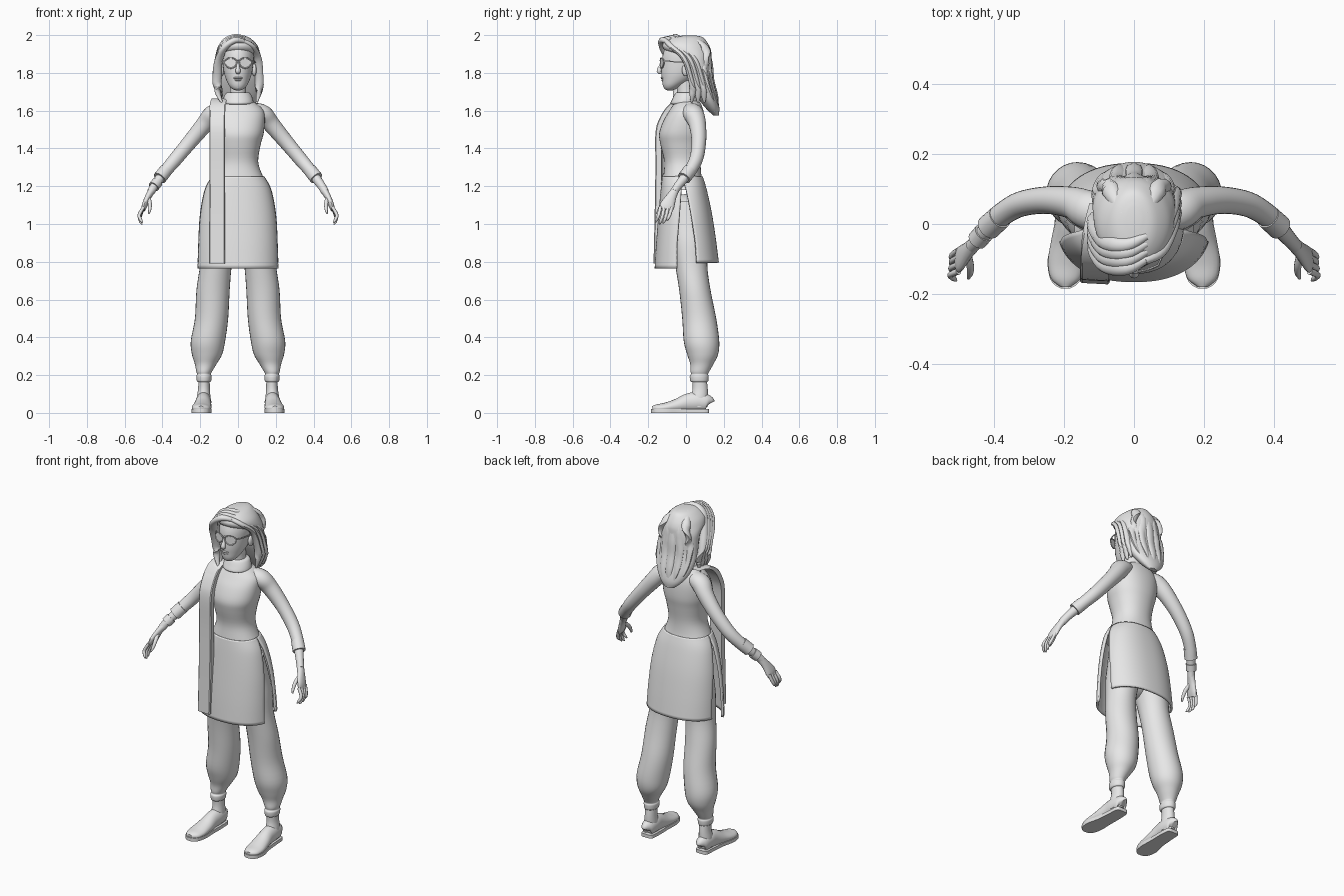
import bpy, bmesh, math
from mathutils import Vector

GREY = bpy.data.materials.new("light_grey")
GREY.diffuse_color = (0.8, 0.8, 0.8, 1)


def finish(name, bm, angle=50):
    bmesh.ops.recalc_face_normals(bm, faces=bm.faces)
    me = bpy.data.meshes.new(name)
    bm.to_mesh(me)
    bm.free()
    me.materials.append(GREY)
    ob = bpy.data.objects.new(name, me)
    bpy.context.collection.objects.link(ob)
    bpy.ops.object.select_all(action='DESELECT')
    bpy.context.view_layer.objects.active = ob
    ob.select_set(True)
    bpy.ops.object.shade_smooth_by_angle(angle=math.radians(angle))
    return ob


def spline(rows, steps):
    """Smooth curve through rows of numbers."""
    out, n = [], len(rows)
    for i in range(n - 1):
        a, b, c, d = (rows[min(max(i + k, 0), n - 1)] for k in (-1, 0, 1, 2))
        for s in range(steps):
            t = s / steps
            out.append([q + .5 * t * (r - p + t * (2*p - 5*q + 4*r - w + t * (3*(q - r) + w - p)))
                        for p, q, r, w in zip(a, b, c, d)])
    return out + [list(rows[-1])]


def sgnpow(v, p):
    return math.copysign(abs(v) ** p, v)


def skin(name, rings, closed=True, angle=50):
    bm = bmesh.new()
    vs = [[bm.verts.new(p) for p in r] for r in rings]
    n = len(rings[0])
    for a, b in zip(vs, vs[1:]):
        for i in range(n if closed else n - 1):
            j = (i + 1) % n
            bm.faces.new((a[i], a[j], b[j], b[i]))
    if closed:
        bm.faces.new(vs[0])
        bm.faces.new(vs[-1])
    return finish(name, bm, angle)


def stack(name, rows, n=28, steps=4, s=1, power=2.0, angle=50):
    """Horizontal ellipses: rows of (z, x, y, rx, ry)."""
    rings = []
    for z, x, y, rx, ry in spline(rows, steps):
        ang = [2 * math.pi * i / n for i in range(n)]
        rings.append([(s * (x + rx * sgnpow(math.cos(a), 2 / power)),
                       y + ry * sgnpow(math.sin(a), 2 / power), z) for a in ang])
    return skin(name, rings, angle=angle)


def tube(name, rows, n=16, steps=5, s=1, up=(0, 0, 1), angle=50):
    """Tube along a path: rows of (x, y, z, side radius, up radius)."""
    pts = spline(rows, steps)
    rings = []
    for i, (x, y, z, ra, rb) in enumerate(pts):
        t = Vector(pts[min(i + 1, len(pts) - 1)][:3]) - Vector(pts[max(i - 1, 0)][:3])
        u = t.cross(Vector(up)).normalized()
        v = u.cross(t).normalized()
        ring = []
        for k in range(n):
            a = 2 * math.pi * k / n
            p = Vector((x, y, z)) + u * max(ra, .001) * math.cos(a) + v * max(rb, .001) * math.sin(a)
            ring.append((p.x * s, p.y, p.z))
        rings.append(ring)
    return skin(name, rings, angle=angle)


def ball(name, loc, size):
    bm = bmesh.new()
    bmesh.ops.create_uvsphere(bm, u_segments=20, v_segments=12, radius=1)
    for v in bm.verts:
        v.co = Vector(loc) + Vector([c * k for c, k in zip(v.co, size)])
    return finish(name, bm)


# Tunic profile: z, front y, back y, half width
TUNIC = [(1.68, -.05, .05, .046), (1.655, -.056, .065, .066), (1.635, -.066, .08, .102),
         (1.60, -.088, .092, .136), (1.55, -.118, .1, .142), (1.48, -.142, .1, .136),
         (1.42, -.135, .09, .12), (1.33, -.115, .078, .107), (1.25, -.12, .083, .133),
         (1.18, -.128, .103, .17), (1.05, -.14, .13, .197), (.9, -.152, .152, .21),
         (.765, -.16, .168, .215)]
stack("tunic_body", [(z, 0, (f + b) / 2, w, (b - f) / 2) for z, f, b, w in TUNIC[:10]],
      n=40, power=2.2)


# Skirt panels, split at both sides from the hip
def panel(name, back):
    rings = []
    for z, f, b, w in spline(TUNIC[8:], 5):
        z2 = z + (.03 * (1.25 - z) / .485 if back else 0)
        k = min(1, max(0, (1.23 - z) / .35))
        edge = .27 * k ** .7
        ring = []
        for i in range(33):
            a = edge + (math.pi - 2 * edge) * i / 32
            c, sn = sgnpow(math.cos(a), .87), abs(math.sin(a)) ** .87
            y = (f + b) / 2 + (b - f) / 2 * sn * (1 if back else -1)
            ring.append((w * c, y, z2))
        rings.append(ring)
    ob = skin(name, rings, closed=False)
    m = ob.modifiers.new("thickness", 'SOLIDIFY')
    m.thickness = .012
    m.offset = 0


panel("front_skirt", False)
panel("back_skirt", True)

# Neck and collar scarf
stack("neck", [(1.76, 0, -.005, .042, .048), (1.70, 0, .0, .043, .047), (1.64, 0, .005, .05, .05)])
stack("collar", [(1.632, 0, -.002, .07, .07), (1.64, 0, -.006, .082, .076),
                 (1.665, 0, -.003, .078, .068), (1.69, 0, .002, .066, .06),
                 (1.697, 0, .002, .055, .05)])

# Hanging scarf end
scarf = [(-.085, .03, 1.665), (-.10, -.03, 1.66), (-.108, -.085, 1.625), (-.11, -.128, 1.56), (-.11, -.15, 1.48),
         (-.11, -.15, 1.3), (-.11, -.154, 1.05), (-.112, -.16, .79)]
rings = []
for x, y, z in spline(scarf, 5):
    h = .042
    rings.append([(x - h, y + .03, z), (x - h, y - .003, z), (x - h + .005, y - .008, z),
                  (x + h - .005, y - .012, z), (x + h, y - .007, z), (x + h, y + .02, z)])
skin("hanging_scarf", rings, angle=35)

# Head
stack("head", [(1.708, 0, -.085, .014, .015), (1.716, 0, -.082, .031, .032), (1.735, 0, -.07, .048, .053),
               (1.765, 0, -.047, .063, .08), (1.80, 0, -.03, .074, .1), (1.85, 0, -.02, .081, .108),
               (1.90, 0, -.012, .084, .11), (1.95, 0, -.005, .074, .095),
               (1.98, 0, 0, .04, .055)], n=32)
tube("nose", [(0, -.122, 1.868, .006, .008), (0, -.133, 1.835, .009, .011),
              (0, -.142, 1.809, .014, .013), (0, -.13, 1.797, .008, .005)], up=(0, -1, 0))
ball("upper_lip", (0, -.123, 1.773), (.024, .011, .006))
ball("lower_lip", (0, -.12, 1.762), (.02, .011, .006))
ball("chin", (0, -.102, 1.727), (.022, .017, .016))

# Glasses
for s, side in ((1, "left"), (-1, "right")):
    rim, lens = [], bmesh.new()
    for i in range(24):
        a = 2 * math.pi * i / 24
        drop = .004 * math.sin(a)
        x = .038 + (.031 + drop) * math.cos(a)
        z = 1.852 + .027 * math.sin(a)
        rim.append((s * x, -.136 + 4 * x * x, z))
    lens.faces.new([lens.verts.new(p) for p in rim])
    finish(side + "_lens", lens)
    loop = rim + rim[:1]
    tube(side + "_rim", [(*p, .0035, .0035) for p in loop], n=6, steps=1, up=(0, 1, 0))
    tube(side + "_temple", [(.068, -.118, 1.862, .003, .004), (.087, -.07, 1.86, .003, .004),
                            (.092, .01, 1.855, .003, .004)], n=6, s=s)
    ball(side + "_ear", (s * .086, -.002, 1.815), (.012, .02, .032))
tube("glasses_bridge", [(-.012, -.138, 1.866, .003, .003), (.012, -.138, 1.866, .003, .003)], n=6)

# Hair volume
stack("hair", [(1.998, 0, .02, .02, .03), (1.988, 0, .005, .058, .085), (1.955, 0, -.003, .096, .12),
               (1.92, 0, .01, .113, .122), (1.885, 0, .045, .118, .09), (1.84, 0, .06, .118, .078),
               (1.78, 0, .07, .12, .07), (1.72, 0, .092, .12, .06), (1.66, 0, .118, .104, .05),
               (1.61, 0, .142, .07, .035), (1.575, 0, .158, .03, .014)], n=32)
# Swept fringe and the long front locks on the parted side
for i in range(4):
    k = i * .022
    tube("fringe_lock", [(.035, -.10 + k, 1.965 + k * .3, .012, .012),
                         (-.02, -.125 + k, 1.972 + k * .25, .02, .017),
                         (-.075, -.118 + k, 1.93 + k * .4, .024, .017),
                         (-.104, -.085 + k, 1.86, .024, .016),
                         (-.110, -.055 + k, 1.77, .024, .016),
                         (-.108 + k * .2, -.05 + k, 1.70, .02, .014),
                         (-.082 - k * .3, -.07 + k * 1.2, 1.635, .004, .004)], n=10)
# Locks behind the face on the other side
for i in range(3):
    k = i * .028
    tube("side_lock", [(.03, -.105 + k, 1.968, .012, .012), (.075, -.075 + k, 1.94, .02, .014),
                       (.104, -.012 + k, 1.88, .022, .014), (.112, .02 + k, 1.79, .022, .014),
                       (.112, .035 + k, 1.71, .022, .016), (.10, .03 + k * 1.2, 1.645, .006, .005)], n=10)
# Back strands
for i in range(5):
    x = (i - 2) / 2
    tube("back_lock", [(x * .03, .03, 1.985, .015, .012), (x * .07, .10, 1.935, .026, .016),
                       (x * .088, .126 - .03 * x * x, 1.85, .028, .016),
                       (x * .088, .135 - .03 * x * x, 1.76, .028, .016),
                       (x * .075, .158 - .03 * x * x, 1.67, .024, .014),
                       (x * .05, .17 - .02 * x * x, 1.575 + .02 * abs(x), .005, .004)], n=10)

for s, side in ((1, "left"), (-1, "right")):
    # Arm, sleeve and cuff
    tube(side + "_sleeve", [(.075, .025, 1.60, .05, .042), (.13, .04, 1.582, .056, .05),
                            (.175, .06, 1.53, .046, .046), (.25, .068, 1.44, .039, .04),
                            (.325, .056, 1.35, .036, .037), (.38, .024, 1.285, .033, .034),
                            (.412, -.006, 1.245, .033, .034)], n=20, s=s)
    tube(side + "_cuff", [(.382, .02, 1.284, .035, .036), (.415, -.01, 1.243, .036, .036)],
         n=20, s=s, angle=30)
    tube(side + "_forearm", [(.405, .0, 1.253, .027, .027), (.44, -.04, 1.205, .022, .023),
                             (.46, -.062, 1.172, .02, .022)], s=s)
    # Palm and fingers
    tube(side + "_palm", [(.453, -.055, 1.183, .02, .02), (.475, -.077, 1.145, .017, .027),
                          (.494, -.098, 1.10, .015, .038), (.502, -.106, 1.075, .01, .034)],
         s=s, up=(0, -1, .3))
    for i, length in enumerate((.065, .08, .085, .075)):
        y = -.075 - .02 * i
        tube(side + "_finger", [(.50, y, 1.09, .009, .009),
                                (.514 + .003 * i, y - .01, 1.085 - length * .5, .009, .009),
                                (.52 - .002 * i, y - .02, 1.085 - length * .85, .008, .008),
                                (.515 - .003 * i, y - .026, 1.083 - length, .003, .003)],
             n=10, s=s, up=(0, -1, 0))
    tube(side + "_thumb", [(.475, -.085, 1.14, .011, .012), (.467, -.118, 1.11, .011, .011),
                           (.467, -.14, 1.08, .009, .009), (.472, -.155, 1.055, .004, .004)],
         n=10, s=s, up=(1, 0, 0))

    # Loose trouser leg with gathered cuff
    stack(side + "_trouser_leg", [(1.12, .085, 0, .065, .08), (1.0, .09, .015, .08, .1),
          (.9, .10, .022, .09, .1), (.78, .117, .028, .084, .085), (.65, .132, .047, .088, .083),
          (.5, .14, .07, .088, .09), (.38, .159, .082, .091, .094), (.31, .164, .088, .08, .082),
          (.26, .171, .084, .058, .062), (.22, .179, .074, .042, .05), (.205, .18, .072, .036, .045),
          (.195, .18, .07, .04, .05), (.17, .18, .07, .038, .048), (.163, .18, .07, .032, .042)],
          s=s)
    stack(side + "_ankle", [(.19, .18, .07, .03, .038), (.13, .18, .075, .031, .04),
                            (.08, .182, .07, .036, .046), (.03, .182, .065, .036, .048)], s=s)
    # Shoe and sole
    tube(side + "_shoe", [(.182, .122, .045, .012, .03), (.182, .112, .052, .034, .044),
                          (.182, .06, .058, .041, .052), (.184, .01, .053, .041, .049),
                          (.188, -.05, .038, .048, .036), (.193, -.11, .028, .052, .026),
                          (.195, -.155, .024, .042, .021), (.195, -.178, .022, .016, .014)], n=20, s=s)
    bm = bmesh.new()
    prof = [(.122, .182, .018), (.112, .182, .036), (.05, .182, .041), (-.03, .186, .044),
            (-.10, .193, .053), (-.15, .195, .046), (-.173, .195, .032), (-.184, .195, .012)]
    prof = spline(prof, 3)
    outline = [(s * (x + w), y, 0) for y, x, w in prof] + [(s * (x - w), y, 0) for y, x, w in reversed(prof)]
    f = bm.faces.new([bm.verts.new(p) for p in outline])
    top = bmesh.ops.extrude_face_region(bm, geom=[f])["geom"]
    bmesh.ops.translate(bm, vec=(0, 0, .02), verts=[g for g in top if isinstance(g, bmesh.types.BMVert)])
    finish(side + "_sole", bm, 40)

# Wrist bangle on one arm only
tube("bangle", [(.427, -.024, 1.222, .029, .03), (.446, -.046, 1.197, .029, .03)], s=-1, angle=30)
# Hidden trouser waist
ball("trouser_hips", (0, .0, 1.0), (.16, .1, .16))
